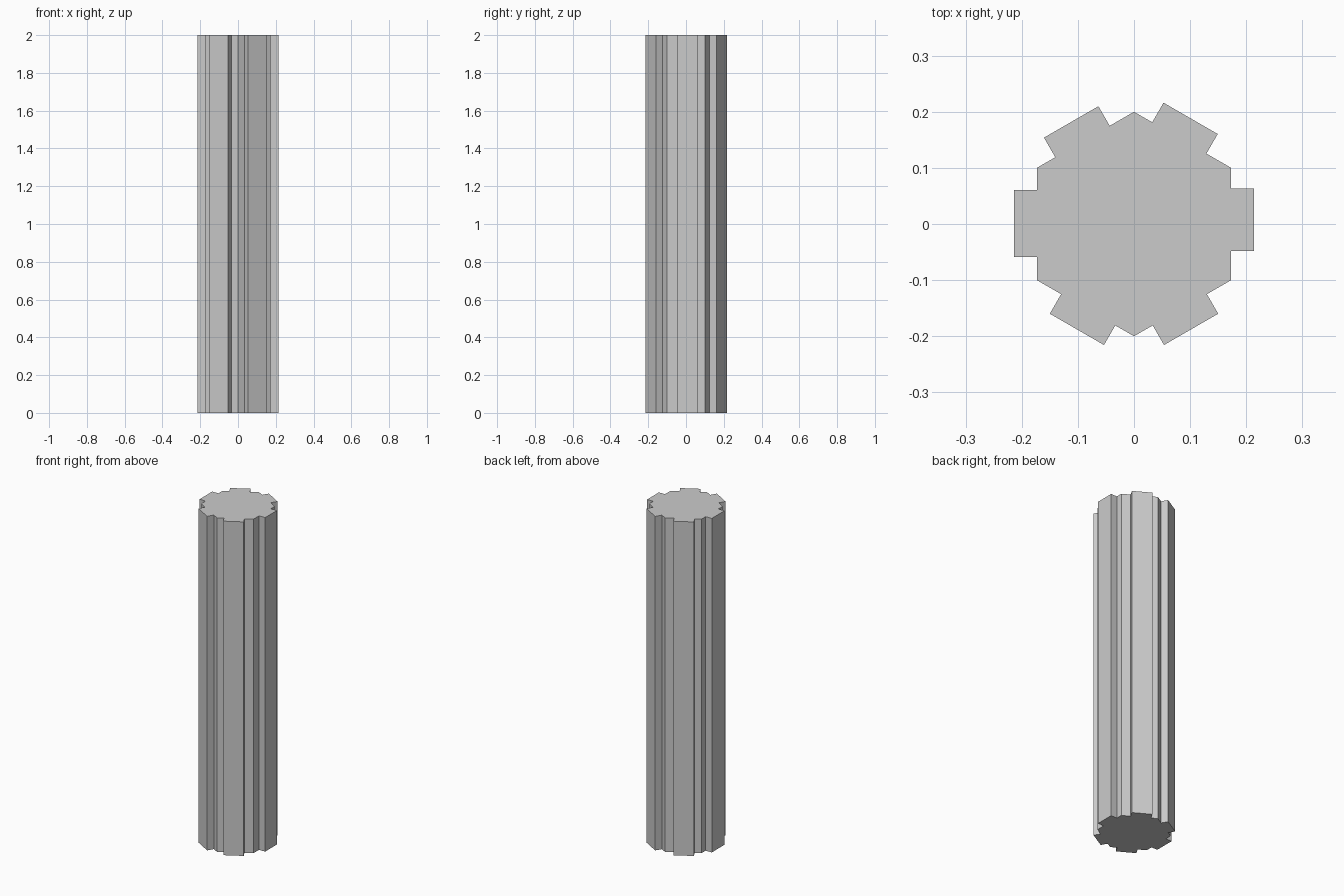
import bpy, bmesh, math
from mathutils import Vector

cube = bpy.data.objects.get("Cube")
if cube:
    bpy.data.objects.remove(cube, do_unlink=True)

HEIGHT = 2.0
CORE_RADIUS = 0.2                                   # hexagonal core, corner radius
APOTHEM = CORE_RADIUS * math.cos(math.radians(30))  # core face distance
RIB_REACH = 0.2135                                  # outer face of each rib

# Start and end of each rib along its hexagon side, counter-clockwise from +x
RIBS = [(-0.048, 0.063), (-0.049, 0.0625), (-0.05, 0.062),
        (-0.061, 0.059), (-0.05, 0.0615), (-0.0615, 0.05)]

# Grey material
grey = bpy.data.materials.new("light grey")
grey.use_nodes = True
colour = (0.6, 0.6, 0.6, 1.0)
grey.diffuse_color = colour
grey.node_tree.nodes["Principled BSDF"].inputs["Base Color"].default_value = colour

# Cross-section: one core corner and one rib for each side
outline = []
for i, (start, end) in enumerate(RIBS):
    angle = math.radians(60 * i)
    normal = Vector((math.cos(angle), math.sin(angle), 0))
    along = Vector((-math.sin(angle), math.cos(angle), 0))
    for reach, offset in ((APOTHEM, -CORE_RADIUS / 2), (APOTHEM, start),
                          (RIB_REACH, start), (RIB_REACH, end), (APOTHEM, end)):
        outline.append(normal * reach + along * offset)

# Extrude the cross-section into the ribbed column
bm = bmesh.new()
base = bm.faces.new([bm.verts.new(p) for p in outline])
result = bmesh.ops.extrude_face_region(bm, geom=[base], use_keep_orig=True)
top = [g for g in result["geom"] if isinstance(g, bmesh.types.BMVert)]
bmesh.ops.translate(bm, verts=top, vec=(0, 0, HEIGHT))
bmesh.ops.recalc_face_normals(bm, faces=bm.faces)

mesh = bpy.data.meshes.new("ribbed_column")
bm.to_mesh(mesh)
bm.free()
mesh.materials.append(grey)
column = bpy.data.objects.new("ribbed_column", mesh)
bpy.context.collection.objects.link(column)
